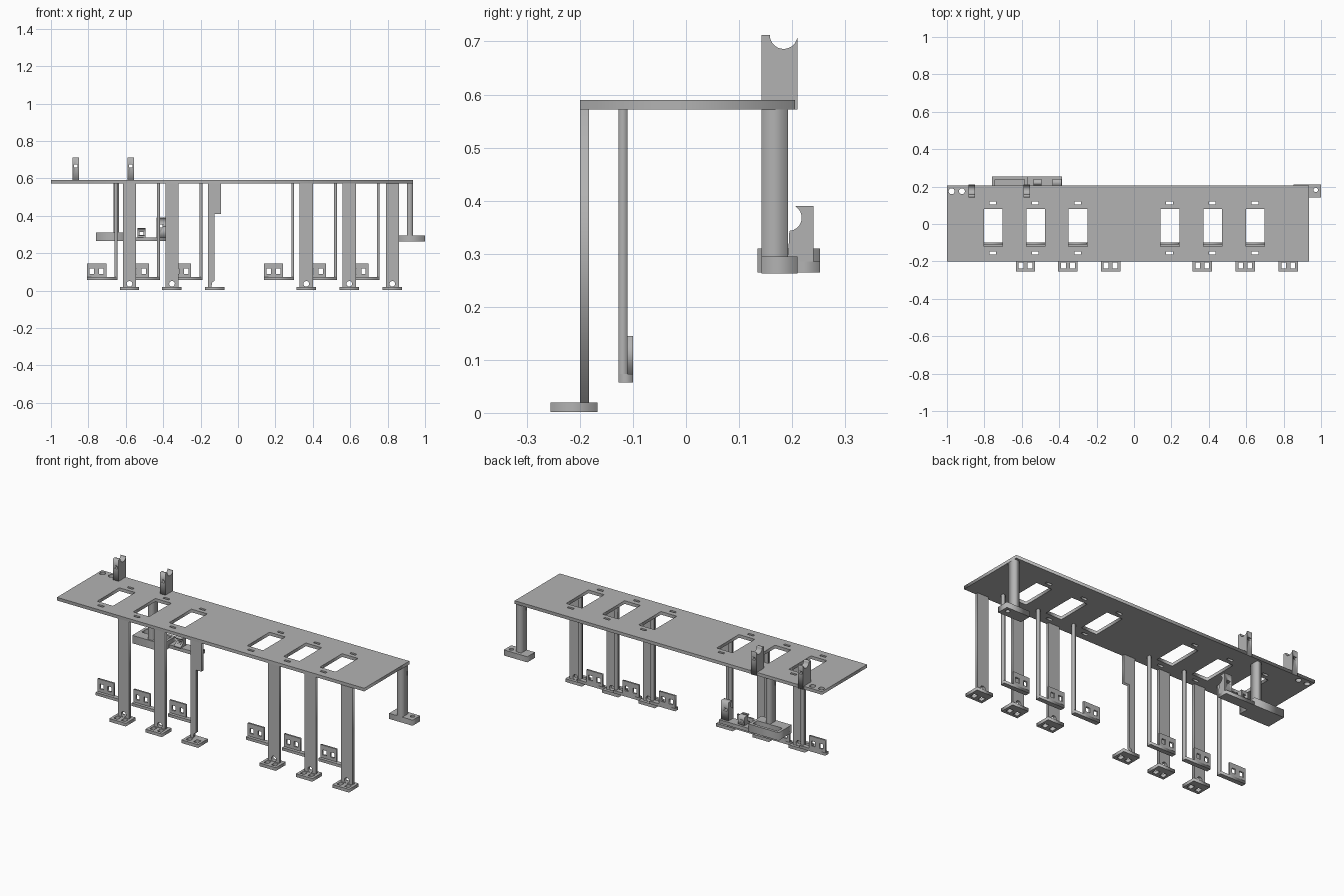
import bpy
from math import sin, cos, pi
from mathutils import Matrix

cube = bpy.data.objects.get("Cube")
if cube:
    bpy.data.objects.remove(cube)

grey = bpy.data.materials.new("plain grey")
grey.use_nodes = True
grey.diffuse_color = (0.45, 0.45, 0.45, 1)
grey.node_tree.nodes["Principled BSDF"].inputs["Base Color"].default_value = (0.45, 0.45, 0.45, 1)


def rect(a0, a1, b0, b1):
    return [(a0, b0), (a1, b0), (a1, b1), (a0, b1)]


def arc(a, b, r, start=0.0, end=2 * pi, n=20):
    return [(a + r * cos(start + (end - start) * i / n),
             b + r * sin(start + (end - start) * i / n)) for i in range(n + 1)]


def circle(a, b, r):
    return arc(a, b, r)[:-1]


# Columns are where the panel's own axes point
PLANES = {
    "xy": ((1, 0, 0), (0, 1, 0), (0, 0, 1)),
    "xz": ((1, 0, 0), (0, 0, 1), (0, -1, 0)),
    "yz": ((0, 1, 0), (0, 0, 1), (1, 0, 0)),
}


def panel(name, plane, outline, low, high, holes=()):
    """Outline with holes, extruded between low and high along the third axis."""
    curve = bpy.data.curves.new(name, "CURVE")
    curve.dimensions = "2D"
    curve.fill_mode = "BOTH"
    curve.extrude = (high - low) / 2
    for loop in [outline, *holes]:
        spline = curve.splines.new("POLY")
        spline.points.add(len(loop) - 1)
        for point, (a, b) in zip(spline.points, loop):
            point.co = (a, b, 0, 1)
        spline.use_cyclic_u = True
    ob = bpy.data.objects.new(name, curve)
    bpy.context.collection.objects.link(ob)
    bpy.ops.object.select_all(action="DESELECT")
    ob.select_set(True)
    bpy.context.view_layer.objects.active = ob
    bpy.ops.object.convert(target="MESH")
    ob = bpy.context.view_layer.objects.active
    u, v, n = PLANES[plane]
    matrix = Matrix((u, v, n)).transposed().to_4x4()
    middle = (low + high) / 2 * (-1 if plane == "xz" else 1)
    ob.data.transform(matrix @ Matrix.Translation((0, 0, middle)))
    ob.data.materials.clear()
    ob.data.materials.append(grey)
    return ob


def box(name, x0, x1, y0, y1, z0, z1):
    return panel(name, "xy", rect(x0, x1, y0, y1), z0, z1)


def bore(ob, x, z, w, h):
    """Cut a square hole from front to back."""
    cutter = box("cutter", x - w, x + w, -1, 1, z - h, z + h)
    mod = ob.modifiers.new("bore", "BOOLEAN")
    mod.operation, mod.solver, mod.object = "DIFFERENCE", "EXACT", cutter
    bpy.context.view_layer.objects.active = ob
    bpy.ops.object.modifier_apply(modifier=mod.name)
    bpy.data.objects.remove(cutter)


TOP, UNDER = 0.59, 0.572
BAYS = [-0.807, -0.58, -0.353, 0.138, 0.367, 0.595]   # left edge of each window
FEET = [-0.58, -0.353, -0.125, 0.365, 0.595, 0.825]   # centre of each front leg

# Deck with windows, slots and corner holes
openings = [circle(x, 0.175, 0.016) for x in (-0.975, -0.92)]
for x in BAYS:
    openings.append(rect(x + 0.004, x + 0.104, -0.12, 0.08))
    openings += [rect(x + 0.034, x + 0.07, y - 0.007, y + 0.007) for y in (0.112, -0.155)]
panel("deck", "xy", rect(-1, 0.935, -0.2, 0.205), UNDER, TOP, openings)

# Front legs and their slotted feet
for i, x in enumerate(FEET):
    if i == 2:
        outline = [(x - 0.035, 0.02), (x - 0.018, 0.02), (x - 0.012, 0.045), (x, 0.052),
                   (x, 0.41), (x + 0.035, 0.41), (x + 0.035, UNDER), (x - 0.035, UNDER)]
        holes = []
    else:
        outline = rect(x - 0.035, x + 0.035, 0.02, UNDER)
        holes = [circle(x, 0.036, 0.015)]
    panel("front_leg", "xz", outline, -0.2, -0.183, holes)
    slots = [rect(x + s - 0.013, x + s + 0.013, -0.238, -0.207) for s in (-0.024, 0.024)]
    panel("front_foot", "xy", rect(x - 0.052, x + 0.052, -0.255, -0.167), 0.002, 0.02, slots)

# Hangers under each window
for x in BAYS:
    box("hanger_rod", x + 0.147, x + 0.162, -0.127, -0.11, 0.073, UNDER)
    box("hanger_bar", x, x + 0.162, -0.127, -0.1, 0.057, 0.073)
    holes = [rect(x + s - 0.012, x + s + 0.012, 0.09, 0.118) for s in (0.026, 0.076)]
    panel("hanger_plate", "xz", rect(x, x + 0.103, 0.073, 0.145), -0.11, -0.1, holes)

# Cradle posts on the deck
for x in (-0.868, -0.573):
    profile = [(0.142, UNDER), (0.21, UNDER), (0.21, 0.706)]
    profile += arc(0.184, 0.712, 0.026, -0.2, -pi)
    profile += [(0.142, 0.712)]
    bore(panel("cradle_post", "yz", profile, x - 0.017, x + 0.017), x, 0.665, 0.01, 0.008)

# Rear leg and foot on the left
box("rear_leg", 0.903, 0.935, 0.142, 0.192, 0.295, UNDER)
panel("rear_foot", "xy", rect(0.852, 1, 0.142, 0.21), 0.263, 0.295, [circle(0.972, 0.182, 0.012)])

# Rear tray with its post
box("tray_post", -0.665, -0.637, 0.142, 0.192, 0.285, UNDER)
box("tray_floor", -0.76, -0.57, 0.135, 0.253, 0.265, 0.285)
panel("tray_rim", "xy", rect(-0.76, -0.57, 0.135, 0.253), 0.285, 0.31,
      [rect(-0.743, -0.585, 0.195, 0.237)])
box("tray_shelf", -0.57, -0.385, 0.195, 0.253, 0.265, 0.285)

# Clamp blocks on the shelf
tall = [(0.24, 0.283), (0.24, 0.39), (0.207, 0.39)]
tall += arc(0.193, 0.368, 0.025, 1, -1.5, 14) + [(0.192, 0.283)]
bore(panel("tall_clamp", "yz", tall, -0.435, -0.387), -0.415, 0.345, 0.012, 0.008)
small = [(0.24, 0.283), (0.24, 0.333)] + arc(0.193, 0.314, 0.02, pi / 2, -pi / 2, 14) + [(0.193, 0.283)]
bore(panel("small_clamp", "yz", small, -0.537, -0.495), -0.516, 0.305, 0.01, 0.008)
